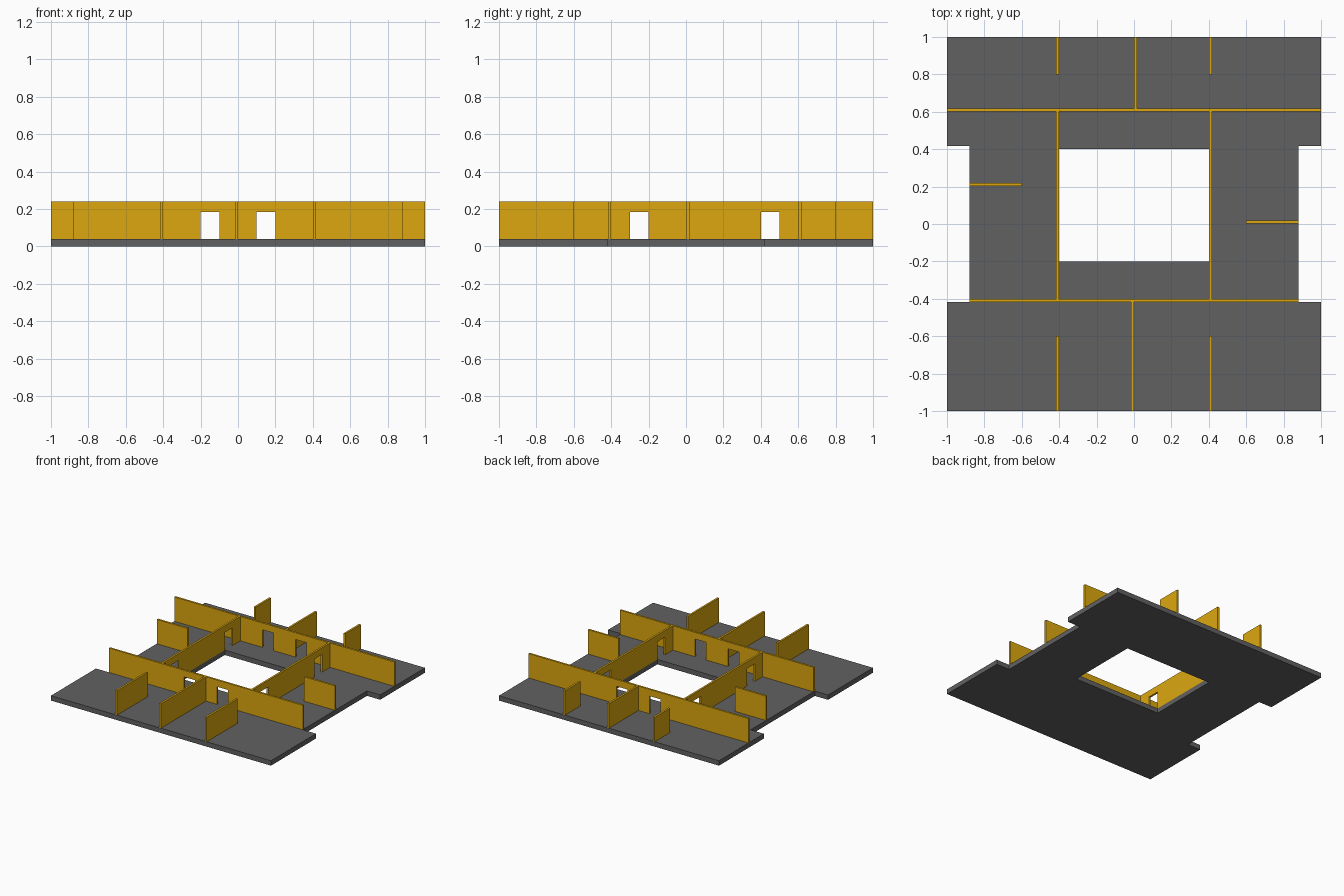
import bpy, bmesh

if "Cube" in bpy.data.objects:
    bpy.data.objects.remove(bpy.data.objects["Cube"])

FLOOR_H, WALL_TOP, DOOR_TOP = 0.04, 0.24, 0.185
T = 0.016  # wall thickness

wall_mat = bpy.data.materials.new("ochre_wall")
wall_mat.diffuse_color = (0.72, 0.39, 0.005, 1)
wall_mat.use_nodes = True
wall_mat.node_tree.nodes["Principled BSDF"].inputs["Base Color"].default_value = wall_mat.diffuse_color
floor_mat = bpy.data.materials.new("dark_floor")
floor_mat.diffuse_color = (0.12, 0.12, 0.12, 1)
floor_mat.use_nodes = True
floor_mat.node_tree.nodes["Principled BSDF"].inputs["Base Color"].default_value = floor_mat.diffuse_color


def extrude(name, points, base, direction, mat):
    """Solid made by extruding a flat outline; base maps 2D points to 3D."""
    bm = bmesh.new()
    face = bm.faces.new([bm.verts.new(base(u, v)) for u, v in points])
    new = bmesh.ops.extrude_face_region(bm, geom=[face])["geom"]
    bmesh.ops.translate(bm, vec=direction,
                        verts=[g for g in new if isinstance(g, bmesh.types.BMVert)])
    bmesh.ops.recalc_face_normals(bm, faces=bm.faces)
    mesh = bpy.data.meshes.new(name)
    bm.to_mesh(mesh)
    bm.free()
    mesh.materials.append(mat)
    obj = bpy.data.objects.new(name, mesh)
    bpy.context.collection.objects.link(obj)
    return obj


def wall(name, axis, start, end, pos, doors=()):
    """Wall along x or y from start to end, with its lower face at pos."""
    pts = [(start, FLOOR_H)]
    for a, b in doors:
        pts += [(a, FLOOR_H), (a, DOOR_TOP), (b, DOOR_TOP), (b, FLOOR_H)]
    pts += [(end, FLOOR_H), (end, WALL_TOP), (start, WALL_TOP)]
    if axis == "x":
        return extrude(name, pts, lambda u, v: (u, pos, v), (0, T, 0), wall_mat)
    return extrude(name, pts, lambda u, v: (pos, u, v), (T, 0, 0), wall_mat)


# Floor slab: notched outline, courtyard opening joined by a coincident seam
right = [(1, -1), (1, -0.416), (0.88, -0.416), (0.88, 0.418), (1, 0.418), (1, 1)]
outline = right + [(-x, y) for x, y in reversed(right)]
floor = extrude("floor_slab", outline, lambda x, y: (x, y, 0), (0, 0, FLOOR_H), floor_mat)
hole = [(-0.4, -0.2), (0.4, -0.2), (0.4, 0.4), (-0.4, 0.4)]
cutter = extrude("courtyard_cutter", hole, lambda x, y: (x, y, -0.1), (0, 0, 0.3), floor_mat)
mod = floor.modifiers.new("courtyard", "BOOLEAN")
mod.operation, mod.solver, mod.object = "DIFFERENCE", "EXACT", cutter
bpy.context.view_layer.objects.active = floor
bpy.ops.object.modifier_apply(modifier=mod.name)
bpy.data.objects.remove(cutter)

# Long walls with two doorways each
x_doors = [(-0.2, -0.1), (0.1, 0.2)]
y_doors = [(-0.3, -0.2), (0.4, 0.5)]
wall("front_corridor_wall", "x", -0.88, 0.88, -0.416, x_doors)
wall("back_corridor_wall", "x", -1, 1, 0.601, x_doors)
for side, x in (("left", -0.4 - T), ("right", 0.4)):
    wall(side + "_corridor_wall", "y", -0.4, 0.601, x, y_doors)
    # Short partitions at the front and back edges
    wall(side + "_front_partition", "y", -1, -0.6, x)
    wall(side + "_back_partition", "y", 0.8, 1, x)

# Full depth dividers and side partitions
wall("front_divider", "y", -1, -0.416, -T)
wall("back_divider", "y", 0.601 + T, 1, 0)
wall("left_side_partition", "x", -0.88, -0.6, 0.202)
wall("right_side_partition", "x", 0.6, 0.88, 0.002)
